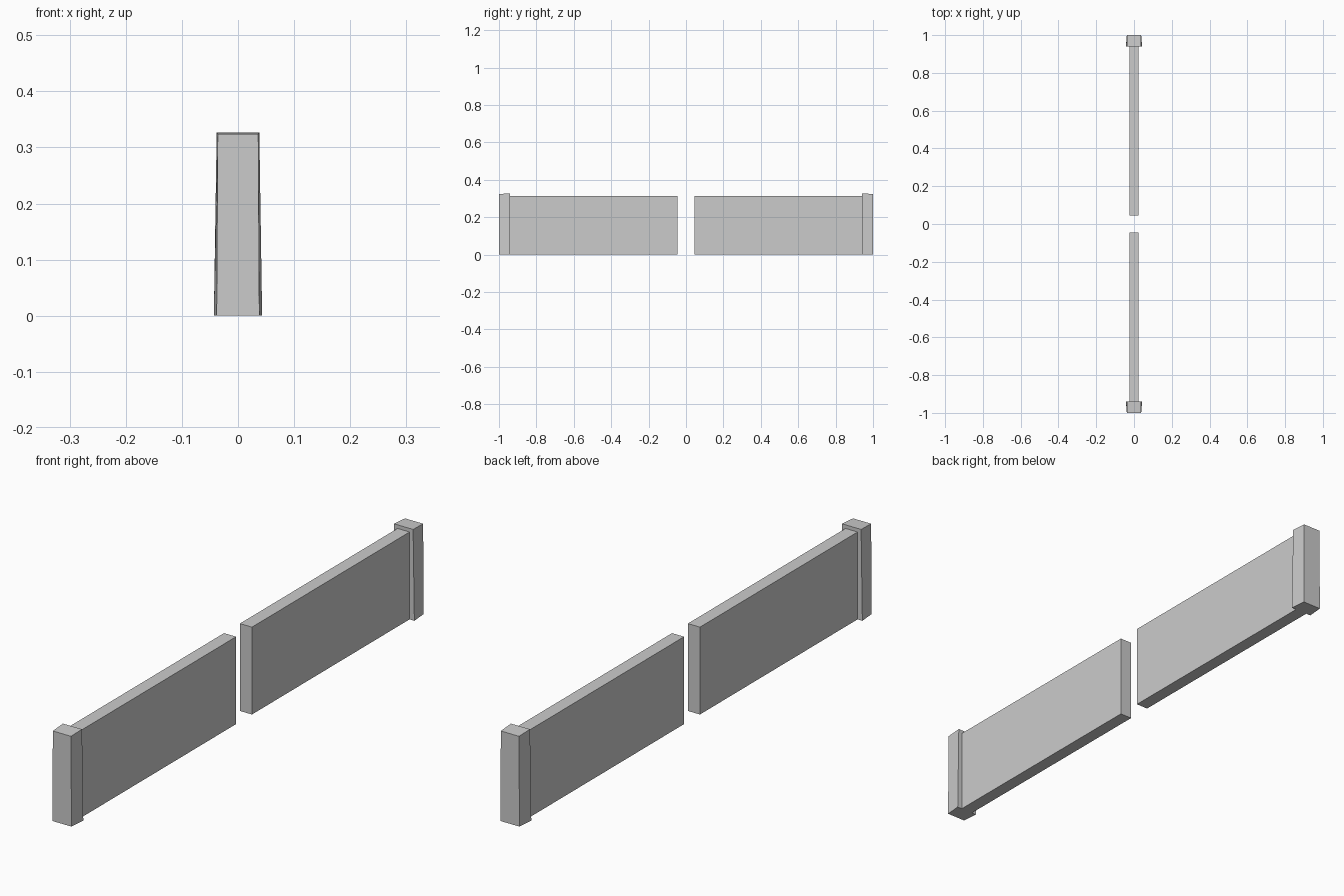
import bpy
import bmesh

if "Cube" in bpy.data.objects:
    bpy.data.objects.remove(bpy.data.objects["Cube"])


def block(name, y_in, y_out, w_bot_in, w_bot_out, w_top_in, w_top_out, z_in, z_out, side):
    """Six-sided block along y with half widths given at each end, bottom and top."""
    bm = bmesh.new()
    bmesh.ops.create_cube(bm, size=2)
    for v in bm.verts:
        outer, upper = v.co.y > 0, v.co.z > 0
        if upper:
            w = w_top_out if outer else w_top_in
        else:
            w = w_bot_out if outer else w_bot_in
        v.co.x *= w
        v.co.y = side * (y_out if outer else y_in)
        v.co.z = (z_out if outer else z_in) if upper else 0.0
    bmesh.ops.recalc_face_normals(bm, faces=bm.faces)
    mesh = bpy.data.meshes.new(name)
    bm.to_mesh(mesh)
    bm.free()
    obj = bpy.data.objects.new(name, mesh)
    bpy.context.collection.objects.link(obj)


for label, side in (("front", -1), ("back", 1)):
    # Thin wall panel, its outer end set into the post
    block(label + "_wall", 0.045, 0.945, 0.024, 0.024, 0.024, 0.024, 0.314, 0.314, side)
    # End post, tapering upward and outward
    block(label + "_post", 0.94, 1.0, 0.043, 0.038, 0.038, 0.036, 0.327, 0.324, side)
